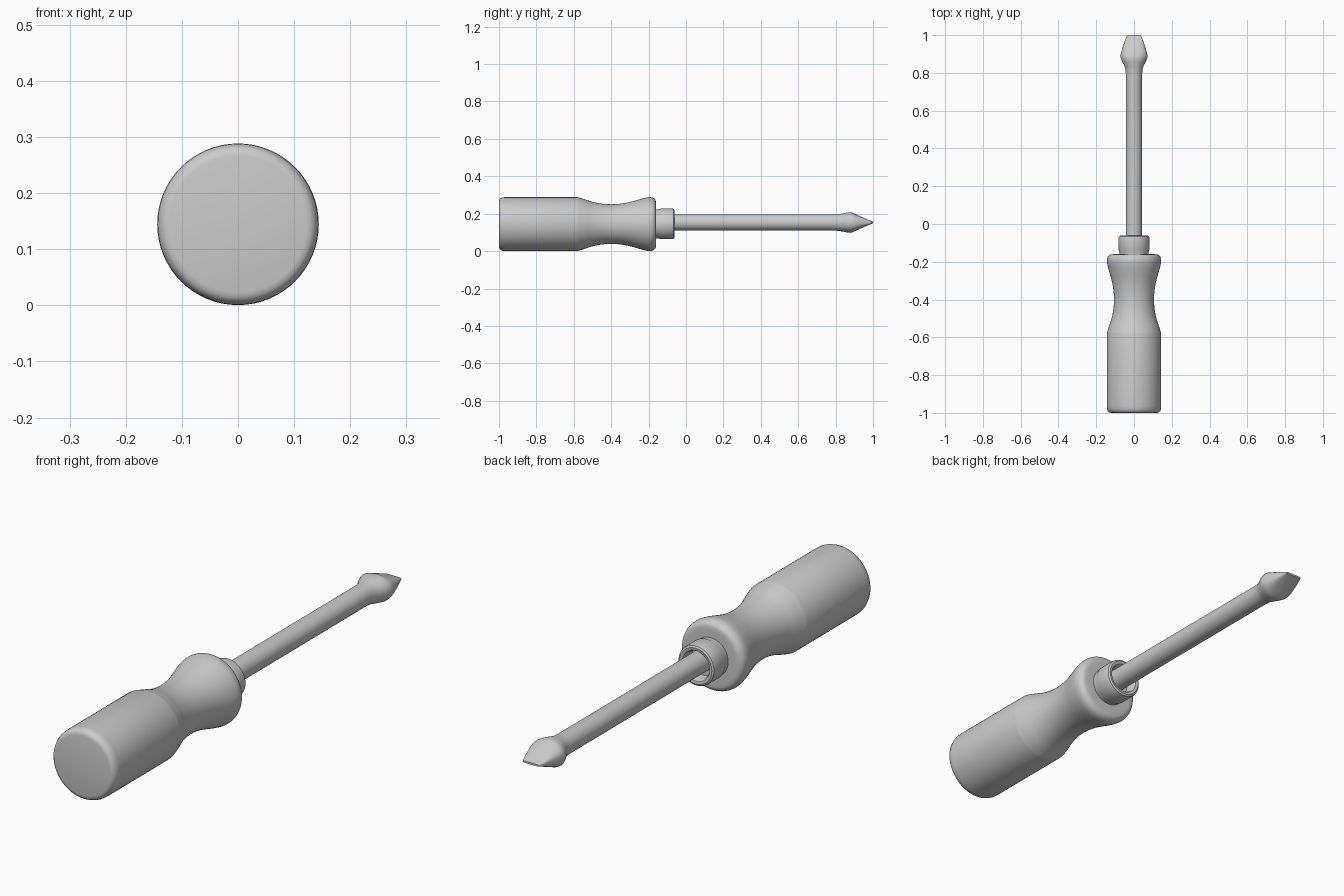
import bpy, bmesh, math

if "Cube" in bpy.data.objects:
    bpy.data.objects.remove(bpy.data.objects["Cube"])

SIDES = 64


def section(y, rx, rz, zc, e):
    """Superellipse ring around the y axis; e=1 is round, small e is boxy."""
    pts = []
    for i in range(SIDES):
        a = 2 * math.pi * i / SIDES
        c, s = math.cos(a), math.sin(a)
        pts.append((rx * math.copysign(abs(c) ** e, c), y,
                    zc + rz * math.copysign(abs(s) ** e, s)))
    return pts


def loft(name, rings, zc):
    """Skin rings (y, rx, rz, e) and cap both ends."""
    bm = bmesh.new()
    loops = [[bm.verts.new(p) for p in section(y, rx, rz, zc, e)]
             for y, rx, rz, e in rings]
    for a, b in zip(loops, loops[1:]):
        for i in range(SIDES):
            j = (i + 1) % SIDES
            bm.faces.new((a[i], a[j], b[j], b[i]))
    bm.faces.new(loops[0])
    bm.faces.new(loops[-1])
    bmesh.ops.recalc_face_normals(bm, faces=bm.faces)
    me = bpy.data.meshes.new(name)
    bm.to_mesh(me)
    bm.free()
    ob = bpy.data.objects.new(name, me)
    bpy.context.collection.objects.link(ob)
    bpy.ops.object.select_all(action='DESELECT')
    ob.select_set(True)
    bpy.context.view_layer.objects.active = ob
    bpy.ops.object.shade_smooth_by_angle(angle=math.radians(35))
    return ob


def lathe(name, profile, zc):
    return loft(name, [(y, r, r, 1) for y, r in profile], zc)


def spline(pts, steps=4):
    """Catmull-Rom smoothing of a 2D profile."""
    p = [pts[0]] + pts + [pts[-1]]
    out = []
    for k in range(1, len(p) - 2):
        a, b, c, d = p[k - 1:k + 3]
        for s in range(steps):
            t = s / steps
            out.append(tuple(0.5 * (2 * b[i] + (c[i] - a[i]) * t
                       + (2 * a[i] - 5 * b[i] + 4 * c[i] - d[i]) * t * t
                       + (3 * b[i] - a[i] - 3 * c[i] + d[i]) * t ** 3)
                       for i in (0, 1)))
    return out + [pts[-1]]


# Handle: rounded butt, straight grip, waist, rounded shoulder
butt = [(-1, 0.122), (-0.998, 0.131), (-0.992, 0.138), (-0.98, 0.143), (-0.965, 0.144)]
waist = spline([(-0.58, 0.144), (-0.54, 0.132), (-0.5, 0.119), (-0.45, 0.109),
                (-0.4, 0.106), (-0.35, 0.109), (-0.3, 0.118), (-0.25, 0.132),
                (-0.22, 0.14), (-0.195, 0.144), (-0.175, 0.14), (-0.163, 0.128),
                (-0.16, 0.11)])
lathe("handle", butt + waist + [(-0.161, 0.07)], 0.1445)

# Collar: hollow sleeve with a bevelled rim
lathe("collar", [(-0.18, 0.078), (-0.145, 0.078), (-0.135, 0.082), (-0.075, 0.082),
                 (-0.066, 0.08), (-0.062, 0.073), (-0.064, 0.062), (-0.072, 0.057),
                 (-0.11, 0.055)], 0.1455)

# Shaft and flared flat blade
loft("shaft_and_blade", [(-0.14, 0.043, 0.043, 1), (0.79, 0.043, 0.043, 1),
                         (0.82, 0.045, 0.045, 1), (0.835, 0.05, 0.048, 1),
                         (0.86, 0.063, 0.053, 0.97), (0.88, 0.071, 0.055, 0.93),
                         (0.893, 0.072, 0.051, 0.88), (0.91, 0.068, 0.043, 0.8),
                         (0.95, 0.055, 0.025, 0.65), (0.985, 0.043, 0.01, 0.5),
                         (1.0, 0.037, 0.004, 0.45)], 0.153)
